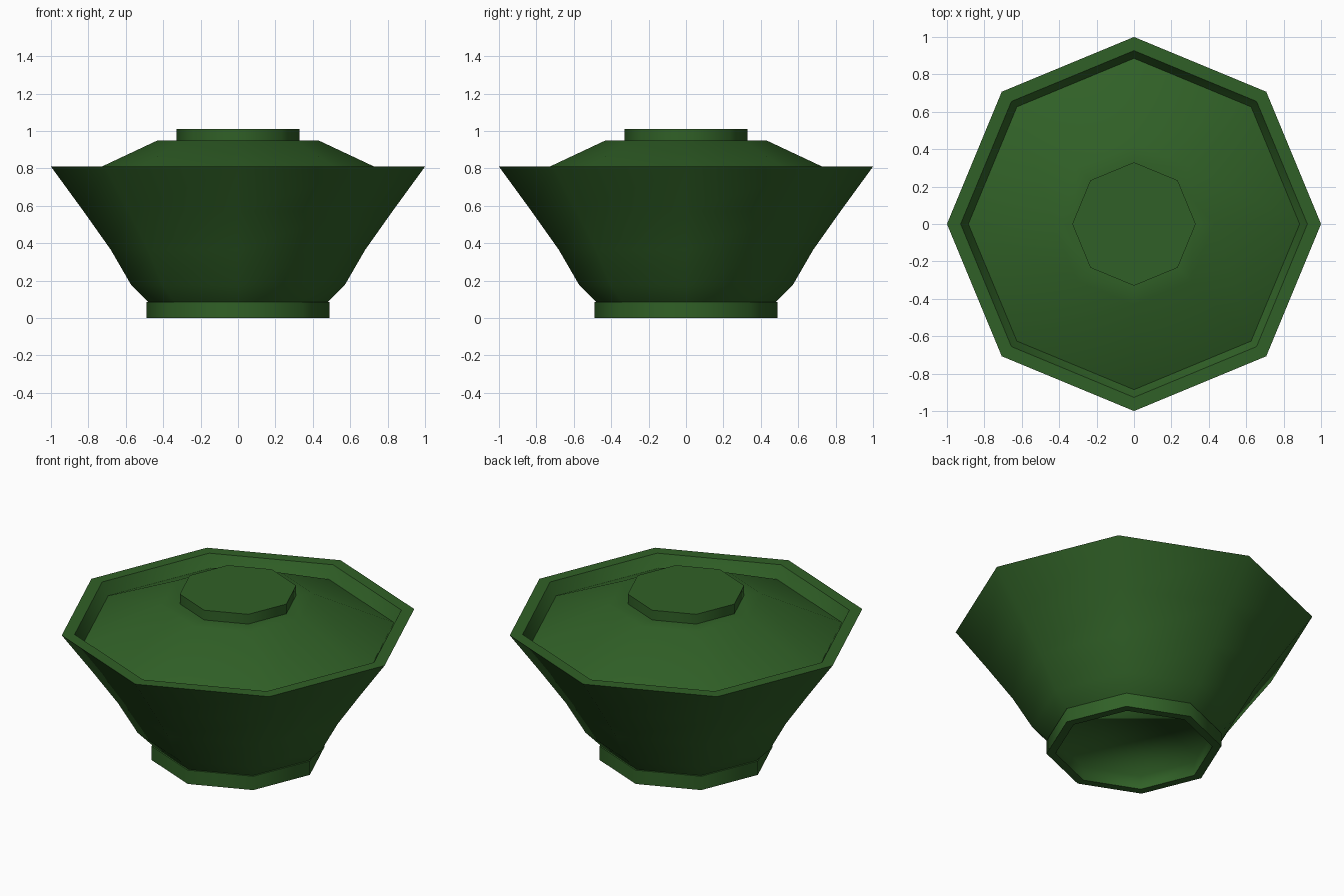
import bpy, bmesh, math

if "Cube" in bpy.data.objects:
    bpy.data.objects.remove(bpy.data.objects["Cube"])

SIDES = 8

green = bpy.data.materials.new("dark_green")
green.diffuse_color = (0.03, 0.118, 0.02, 1)
green.use_nodes = True
green.node_tree.nodes["Principled BSDF"].inputs["Base Color"].default_value = green.diffuse_color


def lathe(name, profile, smooth_angle=50):
    """Revolve (radius, height) points; radius 0 closes to a flat cap."""
    bm = bmesh.new()
    rings = []
    for r, z in profile:
        if r == 0:
            rings.append(None)
            continue
        rings.append([bm.verts.new((r * math.cos(2 * math.pi * i / SIDES),
                                    r * math.sin(2 * math.pi * i / SIDES), z))
                      for i in range(SIDES)])
    for a, b in zip(rings, rings[1:]):
        if a is None or b is None:
            ring = a or b
            bm.faces.new(ring if b is None else ring[::-1])
            continue
        for i in range(SIDES):
            j = (i + 1) % SIDES
            bm.faces.new((a[i], a[j], b[j], b[i]))
    mesh = bpy.data.meshes.new(name)
    bm.to_mesh(mesh)
    bm.free()
    mesh.materials.append(green)
    obj = bpy.data.objects.new(name, mesh)
    bpy.context.collection.objects.link(obj)
    bpy.ops.object.select_all(action='DESELECT')
    obj.select_set(True)
    bpy.context.view_layer.objects.active = obj
    bpy.ops.object.shade_smooth_by_angle(angle=math.radians(smooth_angle))
    return obj


# Flared bowl: outer wall, flat rim, inner wall and floor
lathe("bowl", [(0.48, 0.085), (0.57, 0.175), (0.68, 0.365), (0.825, 0.57), (1.0, 0.81),
               (0.927, 0.81), (0.885, 0.735), (0.76, 0.57), (0.61, 0.365),
               (0.50, 0.19), (0.42, 0.13), (0, 0.13)])

# Foot ring, and the softly shaded recess inside it
lathe("foot_ring", [(0.44, 0), (0.49, 0), (0.49, 0.085), (0.44, 0.085)])
lathe("foot_recess", [(0, 0.085), (0.44, 0.085), (0.44, 0)], 180)

# Sunken lid with sloping sides and a flat shoulder
lathe("lid", [(0, 0.90), (0.42, 0.90), (0.84, 0.715), (0.888, 0.735),
              (0.43, 0.95), (0.32, 0.95)])

# Flat knob on top of the lid
lathe("lid_knob", [(0.33, 0.95), (0.33, 1.01), (0, 1.01)])
